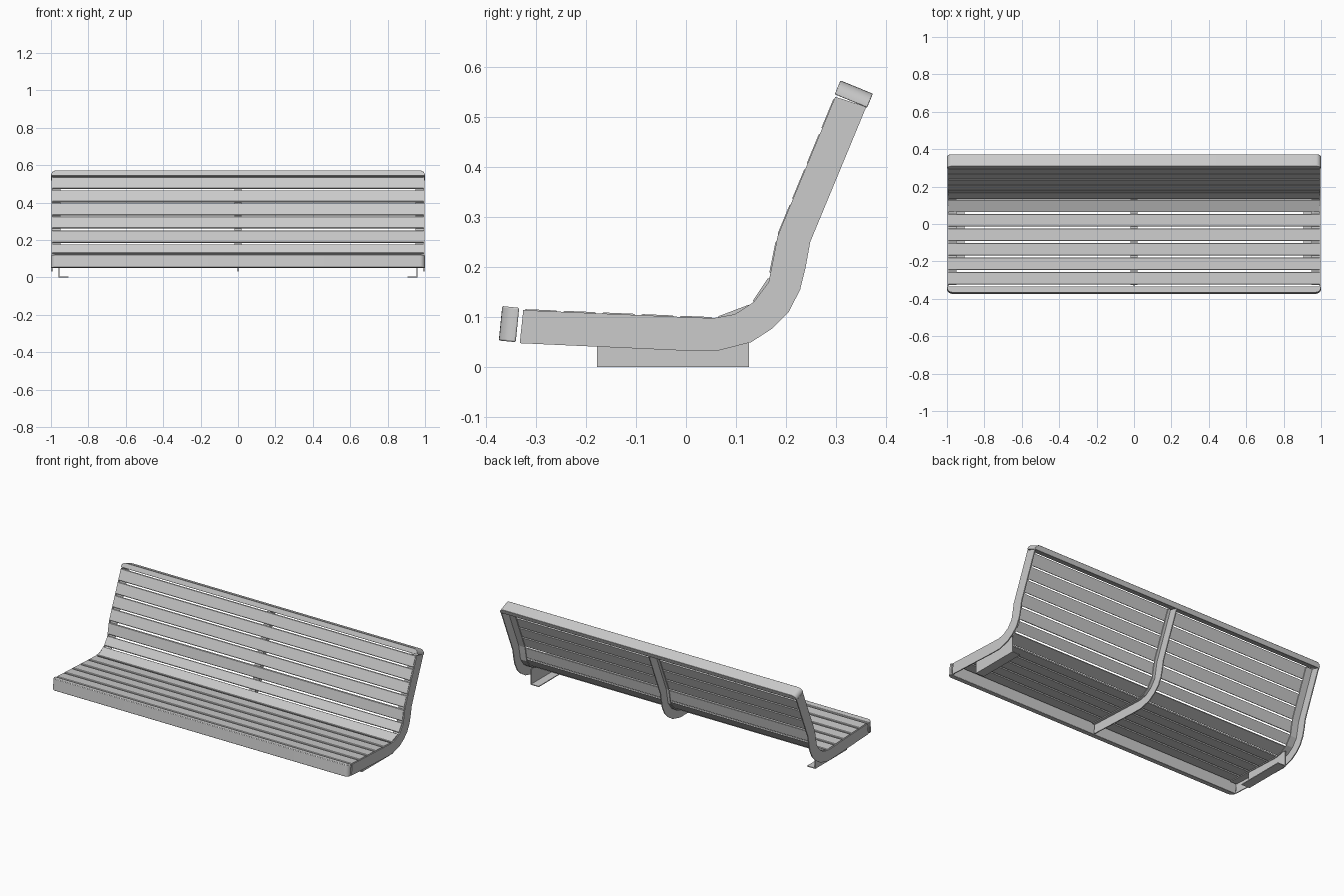
import bpy, bmesh, math
from mathutils import Vector as V

if "Cube" in bpy.data.objects:
    bpy.data.objects.remove(bpy.data.objects["Cube"])


def prism(name, pts, vec):
    """Extrude a closed 3D outline along a vector."""
    bm = bmesh.new()
    vs = [bm.verts.new(p) for p in pts]
    f = bm.faces.new(vs)
    res = bmesh.ops.extrude_face_region(bm, geom=[f])
    moved = [g for g in res["geom"] if isinstance(g, bmesh.types.BMVert)]
    bmesh.ops.translate(bm, verts=moved, vec=V(vec))
    bmesh.ops.recalc_face_normals(bm, faces=bm.faces[:])
    me = bpy.data.meshes.new(name)
    bm.to_mesh(me)
    bm.free()
    ob = bpy.data.objects.new(name, me)
    bpy.context.collection.objects.link(ob)
    return ob


def side_prism(name, yz, x0, x1):
    return prism(name, [(x0, p[0], p[1]) for p in yz], (x1 - x0, 0, 0))


def offset(path, d):
    """Shift a side-view path sideways (positive = towards the sitter)."""
    out = []
    for i, p in enumerate(path):
        a = V(path[max(i - 1, 0)])
        b = V(path[min(i + 1, len(path) - 1)])
        t = (b - a).normalized()
        out.append((p[0] - t.y * d, p[1] + t.x * d))
    return out


# Side profile: sitting line and underside line
inner = [(-.325, .114), (0, .100), (.055, .098), (.098, .106), (.135, .13),
         (.165, .17), (.175, .22), (.183, .262), (.298, .54)]
outer = [(.36, .52), (.248, .25), (.239, .2), (.228, .155), (.205, .11),
         (.172, .077), (.13, .05), (.06, .032), (0, .033), (-.332, .048)]

# End plates with their slat-carrying flanges
for s, side in ((-1, "left"), (1, "right")):
    side_prism(side + "_end_plate", inner + outer, s * .992, s * .998)
    side_prism(side + "_end_flange",
               offset(inner, -.008) + offset(inner, -.013)[::-1], s * .95, s * .992)
    # Angle-iron foot
    foot = [(s * .96, -.178, 0), (s * .905, -.178, 0), (s * .905, -.178, .005),
            (s * .955, -.178, .005), (s * .955, -.178, .095), (s * .96, -.178, .095)]
    prism(side + "_foot", foot, (0, .304, 0))

# Centre brace, T-shaped section
side_prism("centre_brace_web", offset(inner, -.008) + outer, -.003, .003)
side_prism("centre_brace_flange",
           offset(inner, -.008) + offset(inner, -.013)[::-1], -.02, .02)


def slat(name, a, b, th=.01):
    t = (b - a).normalized()
    n = V((-t.y, t.x))
    top = .002
    r = .003
    yz = [a + n * (top - th), a + n * (top - r), a + t * r + n * top,
          b - t * r + n * top, b + n * (top - r), b + n * (top - th)]
    side_prism(name, yz, -.991, .991)


def slat_row(name, a, b, count, gap):
    a, b = V(a), V(b)
    t = (b - a).normalized()
    w = ((b - a).length - gap * (count - 1)) / count
    for i in range(count):
        p = a + t * i * (w + gap)
        slat(f"{name}_{i + 1}", p, p + t * w)


# Slats: seat, curved corner, backrest
slat_row("seat_slat", (-.323, .114), (.054, .098), 5, .011)
slat("corner_slat_1", V((.063, .099)), V((.129, .124)))
slat("corner_slat_2", V((.134, .130)), V((.166, .178)))
slat("corner_slat_3", V((.168, .187)), V((.181, .252)))
slat_row("back_slat", (.184, .264), (.297, .537), 4, .009)


def edge_rail(name, corner, out, across, depth, width, r=.028):
    """Full-length rail whose two outer end corners are rounded."""
    c, o, w = V((0, *corner)), V((0, *out)).normalized(), V((0, *across)).normalized()
    pts = [(-1, 0), (1, 0)]
    for k in range(7):
        a = math.pi / 2 * k / 6
        pts.append((1 - r + r * math.cos(a), depth - r + r * math.sin(a)))
    pts += [(-x, d) for x, d in pts[:1:-1]]
    ob = prism(name, [V((x, 0, 0)) + c + o * d for x, d in pts], w * width)
    m = ob.modifiers.new("soft_edges", "BEVEL")
    m.width, m.segments, m.limit_method = .003, 2, "ANGLE"
    m.angle_limit = math.radians(50)
    bpy.context.view_layer.objects.active = ob
    ob.select_set(True)
    bpy.ops.object.shade_smooth_by_angle(angle=math.radians(40))
    ob.select_set(False)


# Front nosing and top cap
edge_rail("front_rail", (-.340, .050), (-.995, .1), (.1, .995), .034, .069)
edge_rail("top_rail", (.297, .545), (.38, .925), (.925, -.38), .03, .07)
